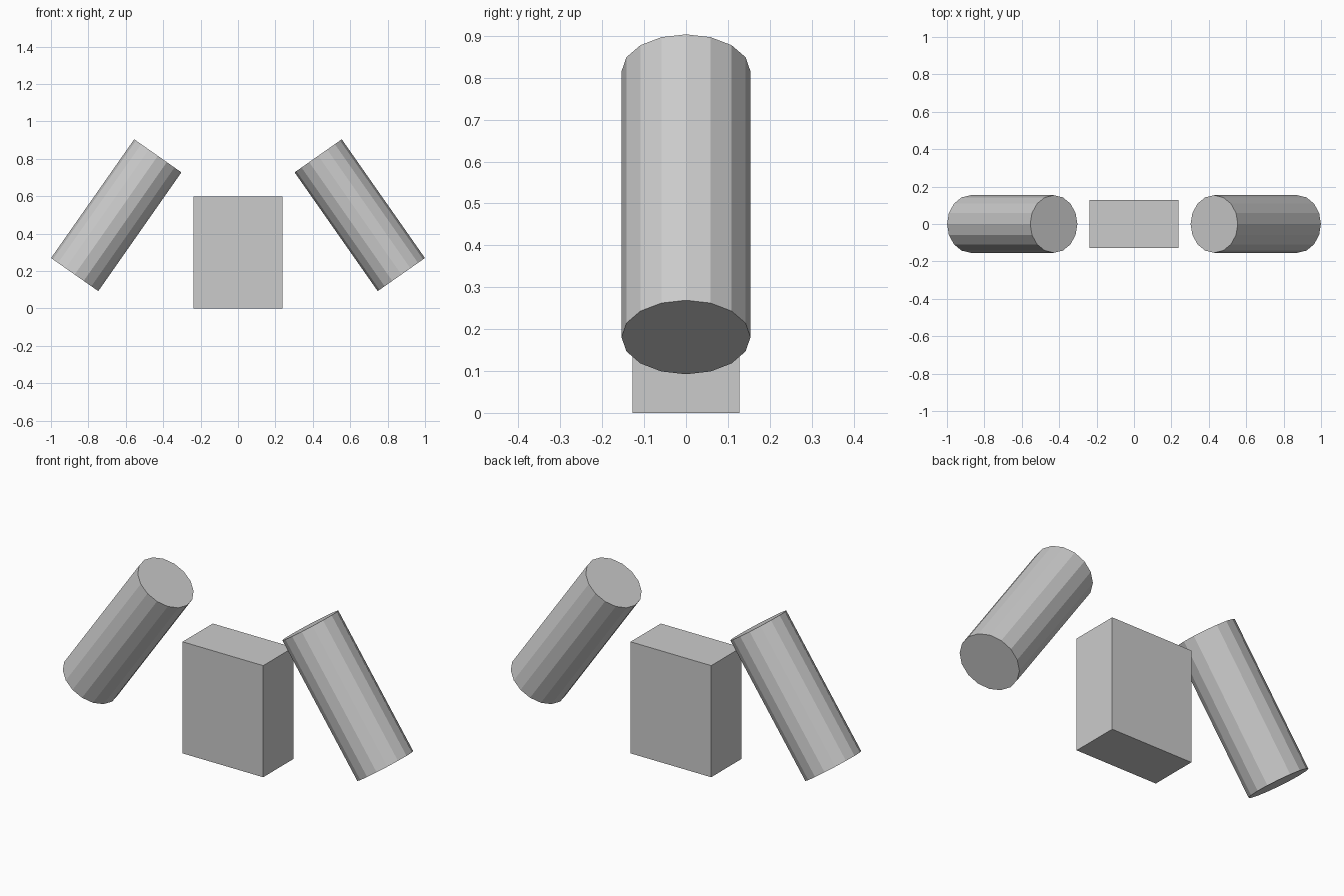
import bpy, math

if "Cube" in bpy.data.objects:
    bpy.data.objects.remove(bpy.data.objects["Cube"])

grey = bpy.data.materials.new("light_grey")
grey.diffuse_color = (0.6, 0.6, 0.6, 1)
grey.use_nodes = True
grey.node_tree.nodes["Principled BSDF"].inputs["Base Color"].default_value = grey.diffuse_color

# Central upright block
bpy.ops.mesh.primitive_cube_add(size=1, location=(0, 0, 0.299))
block = bpy.context.object
block.name = "center_block"
block.scale = (0.478, 0.256, 0.598)
bpy.ops.object.transform_apply(location=False, rotation=False, scale=True)
block.data.materials.append(grey)

# Pair of flat-sided cylinders leaning in toward the block
for side, name in ((-1, "left_cylinder"), (1, "right_cylinder")):
    bpy.ops.mesh.primitive_cylinder_add(
        vertices=16, radius=0.154, depth=0.775,
        location=(side * 0.651, 0, 0.498),
        rotation=(0, -side * math.radians(35), 0))
    cylinder = bpy.context.object
    cylinder.name = name
    cylinder.data.materials.append(grey)
